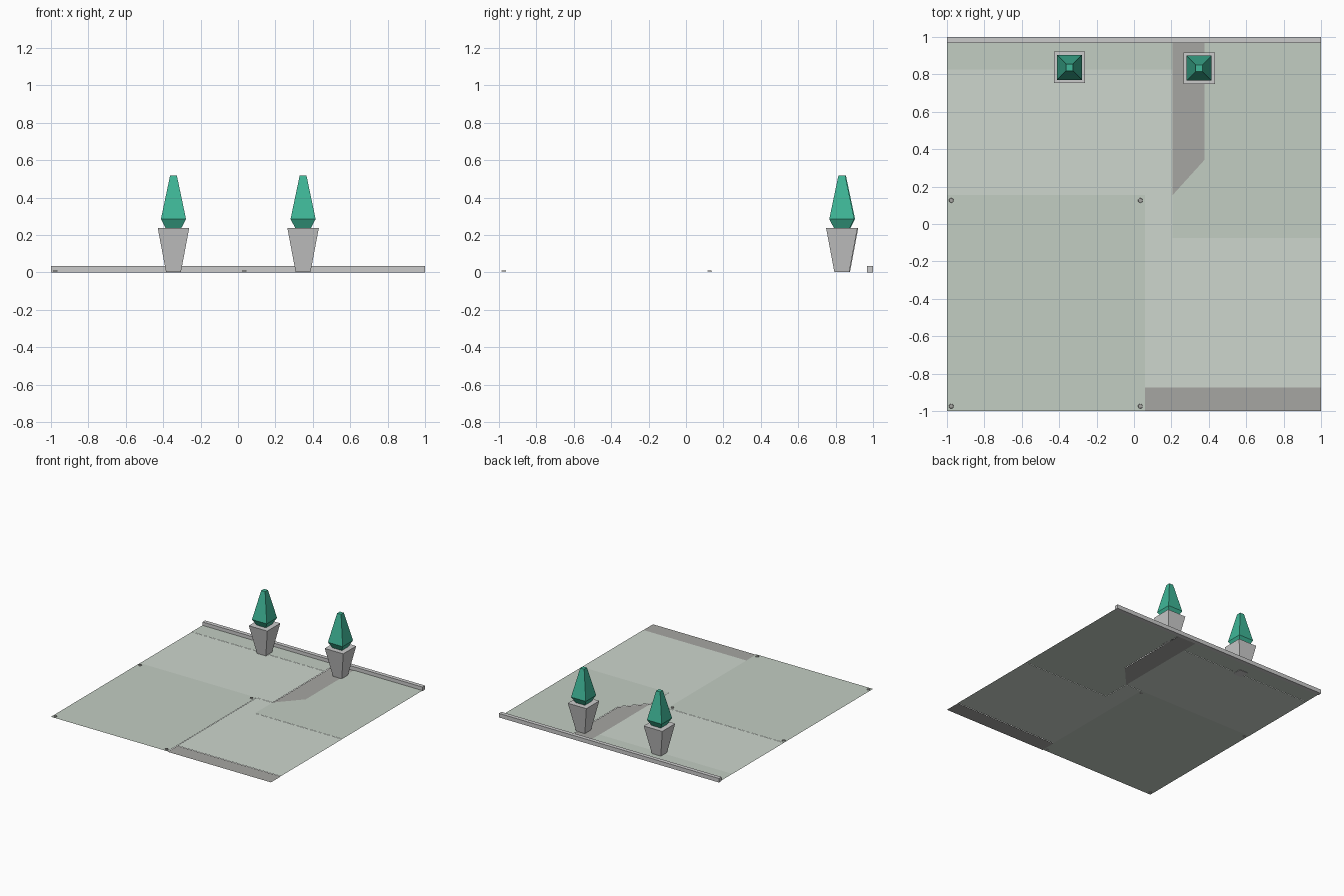
import bpy, bmesh, math

if "Cube" in bpy.data.objects:
    bpy.data.objects.remove(bpy.data.objects["Cube"])


def material(name, rgb):
    m = bpy.data.materials.new(name)
    m.diffuse_color = (*rgb, 1)
    m.use_nodes = True
    m.node_tree.nodes["Principled BSDF"].inputs["Base Color"].default_value = m.diffuse_color
    return m


green = material("foliage green", (0.05, 0.47, 0.31))
moss = material("mossy paving", (0.54, 0.61, 0.54))
pale = material("pale paving", (0.61, 0.67, 0.61))
dark = material("dark paving", (0.38, 0.38, 0.36))


def finish(bm, name, mat=None, loc=(0, 0, 0)):
    bmesh.ops.recalc_face_normals(bm, faces=bm.faces)
    me = bpy.data.meshes.new(name)
    bm.to_mesh(me)
    bm.free()
    ob = bpy.data.objects.new(name, me)
    bpy.context.collection.objects.link(ob)
    ob.location = loc
    if mat:
        me.materials.append(mat)
    return ob


def slab(name, outline, z, mat):
    """Single flat sheet of paving, facing up."""
    bm = bmesh.new()
    f = bm.faces.new([bm.verts.new((x, y, z)) for x, y in outline])
    ob = finish(bm, name, mat)
    if ob.data.polygons[0].normal.z < 0:
        ob.data.flip_normals()
    return ob


def rect(x0, x1, y0, y1):
    return [(x0, y0), (x1, y0), (x1, y1), (x0, y1)]


def square_loft(name, rings, loc, mat=None):
    """Stack of square rings (half width, z), capped at both ends."""
    bm = bmesh.new()
    loops = [[bm.verts.new((sx * r, sy * r, z))
              for sx, sy in ((-1, -1), (1, -1), (1, 1), (-1, 1))]
             for r, z in rings]
    for a, b in zip(loops, loops[1:]):
        for i in range(4):
            j = (i + 1) % 4
            bm.faces.new((a[i], a[j], b[j], b[i]))
    bm.faces.new(loops[0][::-1])
    bm.faces.new(loops[-1])
    return finish(bm, name, mat, loc)


# Paving sheets at slightly different levels
slab("front_left_paving", rect(-1, 0.06, -1, 0.155), 0.005, moss)
slab("back_left_paving", rect(-1, 0.207, 0.155, 0.827), 0.004, pale)
slab("back_left_border", rect(-1, 0.207, 0.827, 0.97), 0.005, moss)
slab("back_path", [(0.207, 0.155), (0.376, 0.342), (0.376, 0.97), (0.207, 0.97)], 0.001, dark)
slab("back_right_paving", [(0.207, -0.075), (1, -0.075), (1, 0.97), (0.376, 0.97),
                           (0.376, 0.342), (0.207, 0.155)], 0.004, moss)
slab("front_right_paving", [(0.06, -0.873), (1, -0.873), (1, -0.075), (0.207, -0.075),
                            (0.207, 0.155), (0.06, 0.155)], 0.003, pale)
slab("front_right_path", rect(0.06, 1, -1, -0.873), 0.001, dark)

# Low kerb along the back edge
bm = bmesh.new()
bmesh.ops.create_cube(bm, size=1)
bmesh.ops.scale(bm, vec=(2, 0.033, 0.033), verts=bm.verts)
finish(bm, "back_kerb", None, (0, 0.9835, 0.0165))

# Small studs at the corners of the front left paving
for x in (-0.977, 0.034):
    for y in (-0.974, 0.126):
        bm = bmesh.new()
        bmesh.ops.create_cone(bm, cap_ends=True, segments=12, radius1=0.013,
                              radius2=0.011, depth=0.006)
        finish(bm, "corner_stud", dark, (x, y, 0.007))

# Potted topiary trees
for x, y in ((-0.345, 0.837), (0.348, 0.833)):
    square_loft("planter", [(0.04, 0.003), (0.084, 0.237)], (x, y, 0))
    square_loft("topiary", [(0.042, 0.237), (0.067, 0.285), (0.018, 0.518)], (x, y, 0), green)
